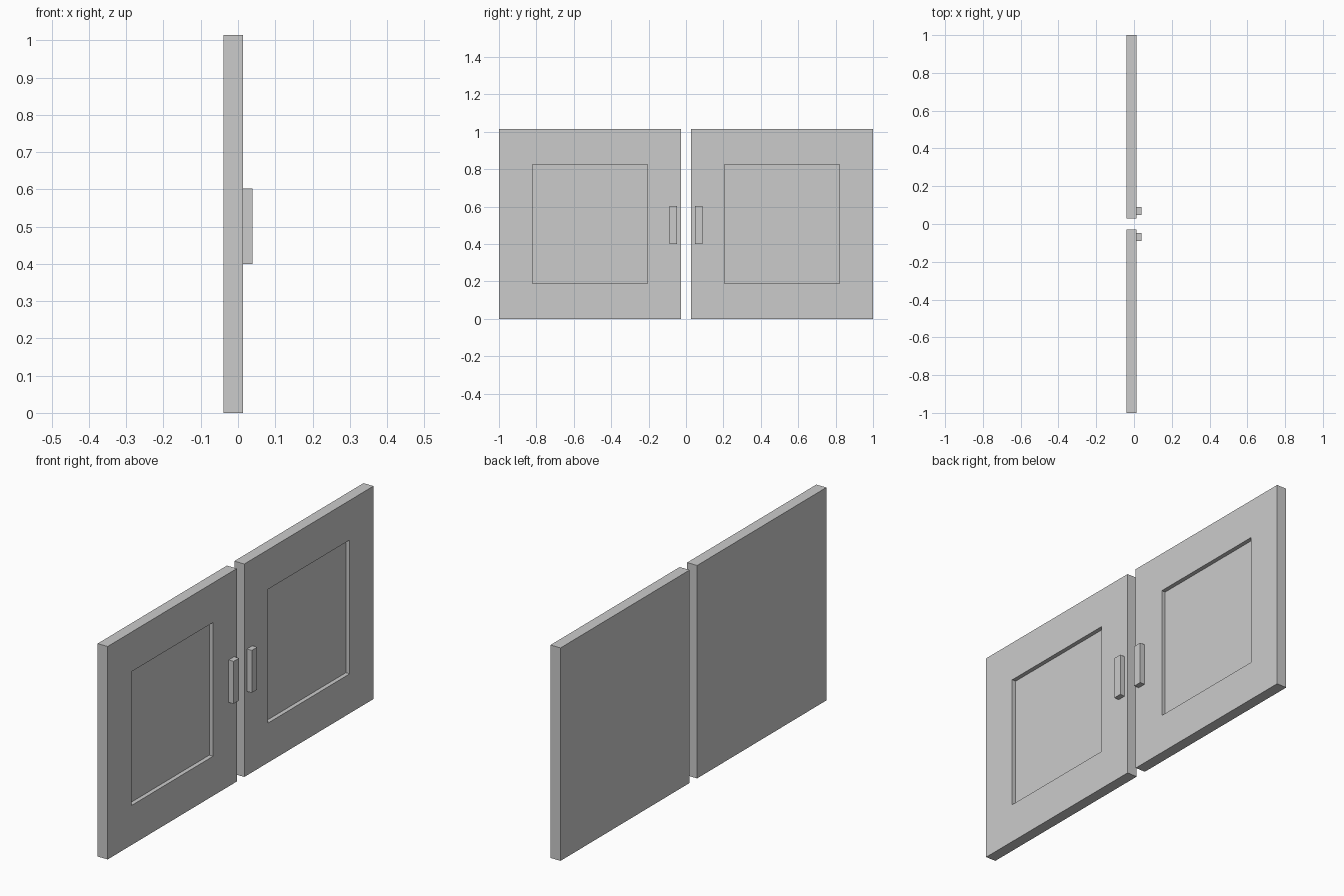
import bpy, bmesh
from mathutils import Vector

if "Cube" in bpy.data.objects:
    bpy.data.objects.remove(bpy.data.objects["Cube"])


def make_box(lo, hi):
    """Bmesh box between two opposite corners."""
    bm = bmesh.new()
    bmesh.ops.create_cube(bm, size=1)
    lo, hi = Vector(lo), Vector(hi)
    bmesh.ops.scale(bm, vec=hi - lo, verts=bm.verts)
    bmesh.ops.translate(bm, vec=(lo + hi) / 2, verts=bm.verts)
    return bm


def finish(bm, name):
    """Turn a bmesh into an object."""
    bmesh.ops.recalc_face_normals(bm, faces=bm.faces)
    mesh = bpy.data.meshes.new(name)
    bm.to_mesh(mesh)
    bm.free()
    obj = bpy.data.objects.new(name, mesh)
    bpy.context.collection.objects.link(obj)


BACK, FRONT, HANDLE_FRONT = -0.039, 0.0135, 0.039
RECESS_DEPTH = 0.02


def door(name, side):
    y = sorted((side * 0.028, side * 1.0))
    bm = make_box((BACK, y[0], 0), (FRONT, y[1], 1.014))
    # Recessed panel in the front face
    panel = max(bm.faces, key=lambda f: f.normal.x)
    centre = panel.calc_center_median()
    bmesh.ops.inset_individual(bm, faces=[panel], thickness=0.1)
    size_y = max(v.co.y for v in panel.verts) - min(v.co.y for v in panel.verts)
    size_z = max(v.co.z for v in panel.verts) - min(v.co.z for v in panel.verts)
    for v in panel.verts:
        v.co.y = centre.y + (v.co.y - centre.y) * 0.614 / size_y
        v.co.z = centre.z + (v.co.z - centre.z) * 0.637 / size_z
    floor = bmesh.ops.extrude_discrete_faces(bm, faces=[panel])["faces"][0]
    bmesh.ops.translate(bm, vec=(-RECESS_DEPTH, 0, 0), verts=floor.verts)
    finish(bm, name)


def handle(name, side):
    y = sorted((side * 0.048, side * 0.089))
    finish(make_box((FRONT, y[0], 0.4), (HANDLE_FRONT, y[1], 0.602)), name)


# Matching pair of doors with handles near the gap
for label, side in (("left", -1), ("right", 1)):
    door(label + "_door", side)
    handle(label + "_handle", side)
